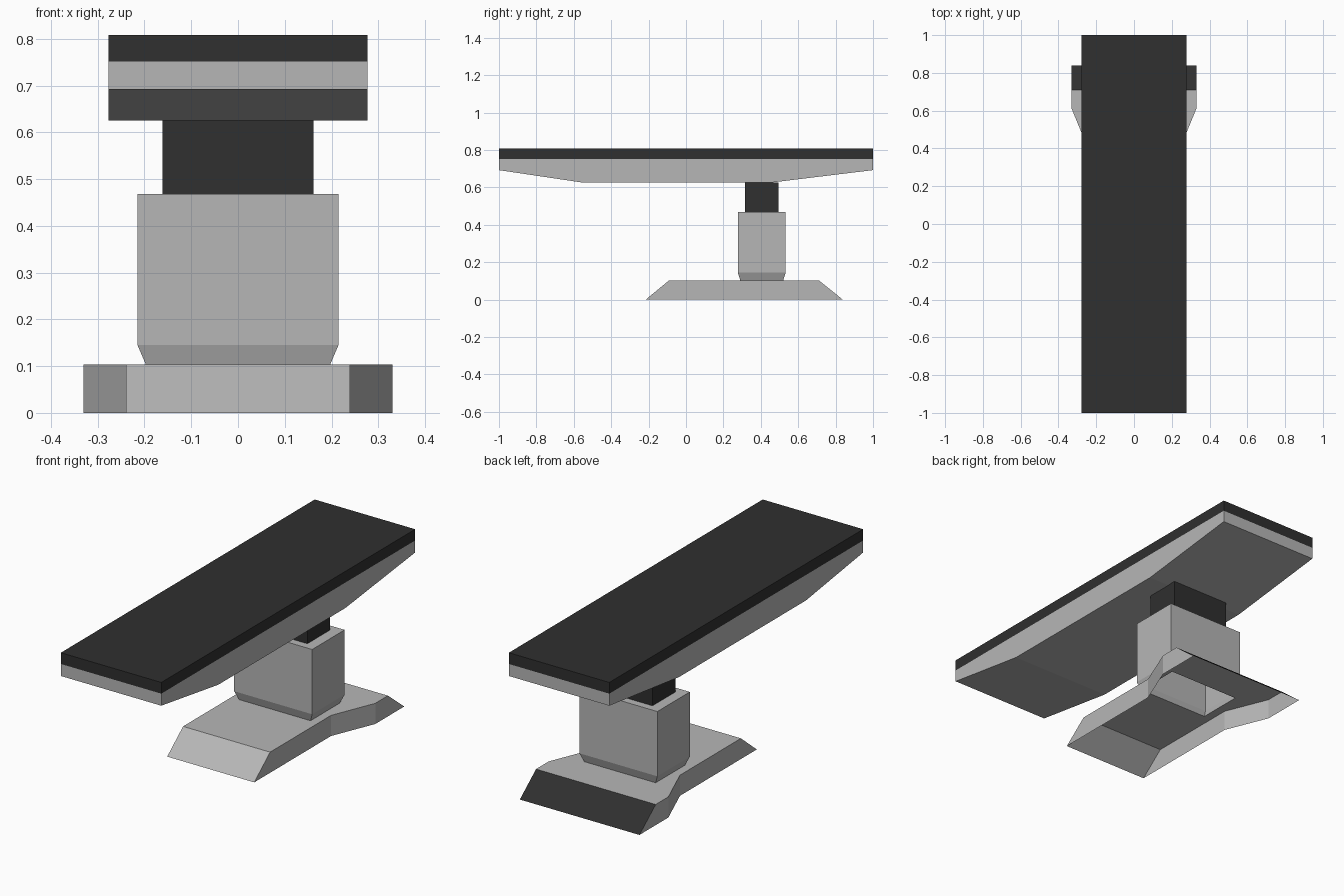
import bpy, bmesh

if "Cube" in bpy.data.objects:
    bpy.data.objects.remove(bpy.data.objects["Cube"])


def material(name, v):
    m = bpy.data.materials.new(name)
    m.diffuse_color = (v, v, v, 1)
    m.use_nodes = True
    m.node_tree.nodes["Principled BSDF"].inputs["Base Color"].default_value = m.diffuse_color
    return m


LIGHT = material("light grey", 0.47)
DARK = material("charcoal", 0.029)


def make_object(name, bm, *mats):
    me = bpy.data.meshes.new(name)
    bm.to_mesh(me)
    bm.free()
    for m in mats:
        me.materials.append(m)
    ob = bpy.data.objects.new(name, me)
    bpy.context.collection.objects.link(ob)
    return ob


def loft(name, rings, mat, cap_bottom=True):
    """Stack of rectangles (half width, y min, y max, z) joined into a shell."""
    bm = bmesh.new()
    vs = [[bm.verts.new(p) for p in ((-w, a, z), (w, a, z), (w, b, z), (-w, b, z))]
          for w, a, b, z in rings]
    for lo, hi in zip(vs, vs[1:]):
        for i in range(4):
            j = (i + 1) % 4
            bm.faces.new((lo[i], lo[j], hi[j], hi[i]))
    bm.faces.new(vs[-1])
    if cap_bottom:
        bm.faces.new(vs[0][::-1])
    return make_object(name, bm, mat)


# Table top: black pad over a frame with a tapered underside
W = 0.277
loft("table_pad", [(W, -1, 1, 0.752), (W, -1, 1, 0.808)], DARK)

bm = bmesh.new()
profile = [(-1, 0.752), (-1, 0.692), (-0.55, 0.625), (0.45, 0.625), (1, 0.692), (1, 0.752)]
side = bm.faces.new([bm.verts.new((-W, y, z)) for y, z in profile])
ext = bmesh.ops.extrude_face_region(bm, geom=[side])
bmesh.ops.translate(bm, vec=(2 * W, 0, 0),
                    verts=[g for g in ext["geom"] if isinstance(g, bmesh.types.BMVert)])
bmesh.ops.recalc_face_normals(bm, faces=bm.faces)
make_object("table_frame", bm, LIGHT)

# Telescopic column: dark inner post, grey sleeve open at the bottom
loft("inner_post", [(0.162, 0.315, 0.495, 0.468), (0.162, 0.315, 0.495, 0.627)], DARK)
loft("column_sleeve", [(0.197, 0.29, 0.52, 0.103), (0.215, 0.277, 0.533, 0.145),
                       (0.215, 0.277, 0.533, 0.468)], LIGHT, cap_bottom=False)

# Base: open shell with sloped ends, flared rear and a hole under the column
H, HX = 0.103, 0.197
stations = [(-0.215, 0.24, 0), (-0.09, 0.24, H), (0.29, 0.24, H), (0.39, 0.24, H),
            (0.52, 0.293, H), (0.61, 0.33, H), (0.71, 0.33, H), (0.838, 0.33, 0)]
bm = bmesh.new()
rows = [[bm.verts.new(p) for p in ((-w, y, 0), (-w, y, z), (-HX, y, z),
                                   (HX, y, z), (w, y, z), (w, y, 0))]
        for y, w, z in stations]
for i, (a, b) in enumerate(zip(rows, rows[1:])):
    for j in range(5):
        if j == 2 and i in (2, 3):
            continue
        f = bm.faces.new((a[j], a[j + 1], b[j + 1], b[j]))
        # rear ramp is dark
        f.material_index = 1 if i == 6 and j in (1, 2, 3) else 0
bmesh.ops.remove_doubles(bm, verts=bm.verts, dist=1e-5)
make_object("base", bm, LIGHT, DARK)
